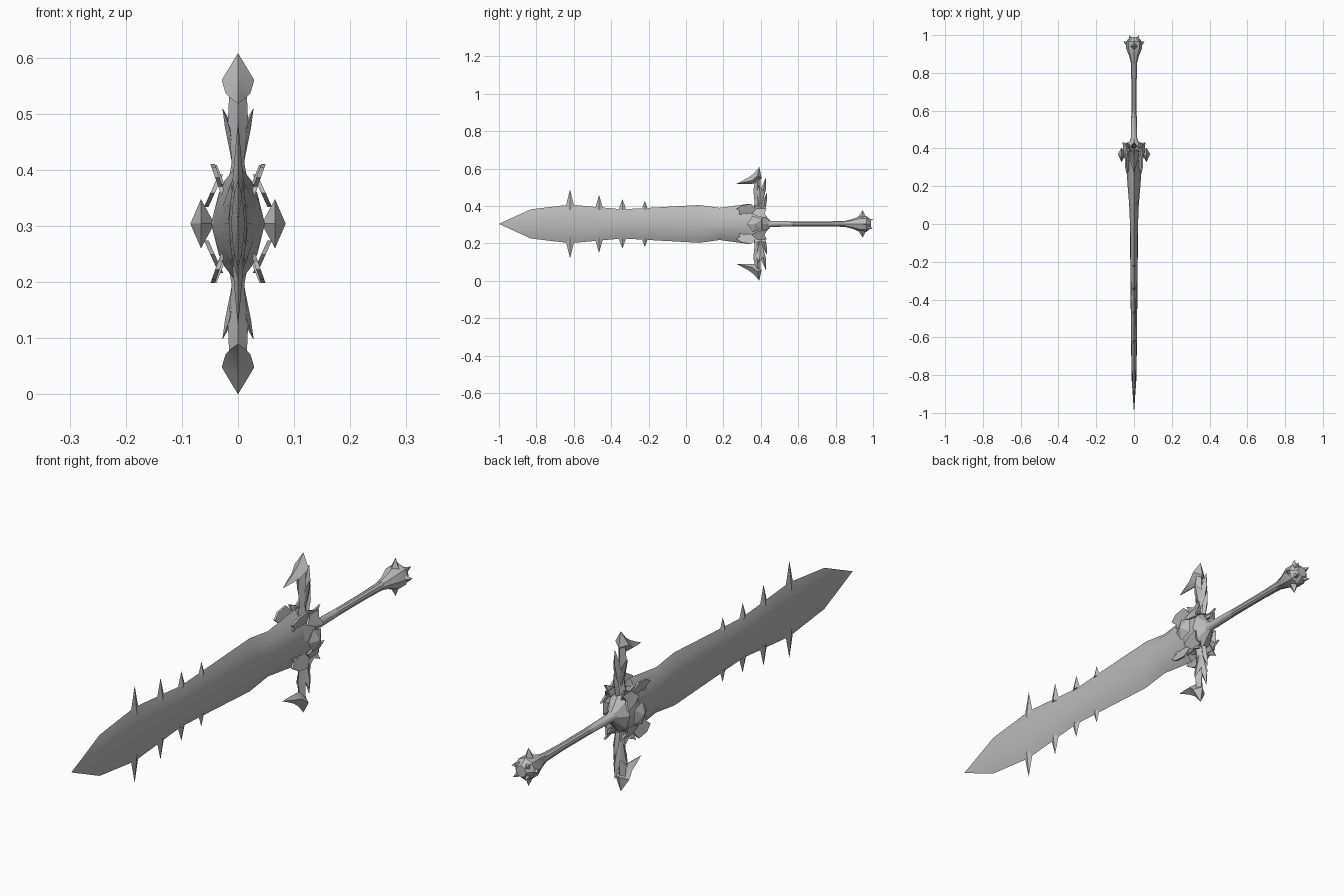
import bpy, bmesh, math
from mathutils import Vector as V

old = bpy.data.objects.get("Cube")
if old:
    bpy.data.objects.remove(old)

MID = 0.304  # height of the sword's long axis
steel = bpy.data.materials.new("grey_steel")
steel.use_nodes = True
GREY = (0.5, 0.5, 0.5, 1)
steel.diffuse_color = GREY
steel.node_tree.nodes["Principled BSDF"].inputs["Base Color"].default_value = GREY


def finish(name, bm, mirror="", angle=35):
    """Turn a bmesh into a shaded object, mirrored about the long axis."""
    bmesh.ops.remove_doubles(bm, verts=bm.verts[:], dist=0.0002)
    bmesh.ops.recalc_face_normals(bm, faces=bm.faces[:])
    mesh = bpy.data.meshes.new(name)
    bm.to_mesh(mesh)
    bm.free()
    mesh.materials.append(steel)
    ob = bpy.data.objects.new(name, mesh)
    bpy.context.collection.objects.link(ob)
    ob.location.z = MID
    bpy.ops.object.select_all(action="DESELECT")
    ob.select_set(True)
    bpy.context.view_layer.objects.active = ob
    bpy.ops.object.shade_smooth_by_angle(angle=math.radians(angle))
    if mirror:
        mod = ob.modifiers.new("mirror", "MIRROR")
        mod.use_axis = ["x" in mirror, False, "z" in mirror]
        mod.use_mirror_merge = False
    return ob


def loft(name, rings, mirror="", angle=35):
    """Skin a row of equal-sized rings; collapsed rings become points."""
    bm = bmesh.new()
    rows = [[bm.verts.new(p) for p in ring] for ring in rings]
    n = len(rows[0])
    for a, b in zip(rows, rows[1:]):
        for i in range(n):
            j = (i + 1) % n
            bm.faces.new((a[i], a[j], b[j], b[i]))
    for ring, row in ((rings[0], rows[0]), (rings[-1], rows[-1])):
        if (V(ring[0]) - V(ring[n // 2])).length > 0.001:
            bm.faces.new(row)
    return finish(name, bm, mirror, angle)


def oval(y, rx, rz, sides):
    return [(rx * math.cos(i * math.tau / sides), y, rz * math.sin(i * math.tau / sides))
            for i in range(sides)]


def diamond(c, u, v):
    c, u, v = V(c), V(u), V(v)
    return [c + u, c + v, c - u, c - v]


def spike(name, base, tip, u, v, mirror=""):
    return loft(name, [diamond(base, u, v), [V(tip)] * 4], mirror)


def leaf(name, stations, mirror):
    """Upright blade-like leaf from (x, y, z, half width, half depth)."""
    return loft(name, [diamond((x, y, z), (w, 0, 0), (0, d, 0))
                       for x, y, z, w, d in stations], mirror, 25)


# Blade: softly domed faces with bevelled edges
quarter = [(1, 0), (0.86, 0.35), (0.56, 0.7), (0, 1)]
half = quarter + [(-x, z) for x, z in quarter[-2::-1]]
section = half + [(x, -z) for x, z in half[-2:0:-1]]
blade = [(-1, 0, 0), (-0.83, 0.012, 0.078), (-0.62, 0.016, 0.103),
         (-0.34, 0.018, 0.078), (0.07, 0.023, 0.101), (0.18, 0.032, 0.086),
         (0.34, 0.044, 0.108)]
loft("blade", [[(x * t, y, z * w) for x, z in section] for y, t, w in blade])

# Spikes along both blade edges
for i, (y, w, tip) in enumerate([(-0.62, 0.027, 0.184), (-0.465, 0.023, 0.155),
                                 (-0.34, 0.021, 0.132), (-0.22, 0.018, 0.123)]):
    spike(f"edge_spike_{i + 1}", (0, y, 0.075), (0, y, tip),
          (0.01, 0, 0), (0, w, 0), "z")

# Guard hub
hub = [(0.29, 0.03, 0.06), (0.35, 0.048, 0.08), (0.405, 0.048, 0.075),
       (0.43, 0.03, 0.04), (0.45, 0.016, 0.018)]
loft("guard_hub", [oval(y, x, z, 8) for y, x, z in hub], angle=25)

# Faceted gems on both sides of the hub
bm = bmesh.new()
rim = [bm.verts.new((0.066, 0.37 - 0.043 * math.cos(i * math.tau / 5),
                     0.046 * math.sin(i * math.tau / 5))) for i in range(5)]
for x in (0.042, 0.085):
    point = bm.verts.new((x, 0.37, 0))
    for i in range(5):
        bm.faces.new((rim[i], rim[(i + 1) % 5], point))
finish("side_gem", bm, "x", 25)

# Guard arms, with side leaves and a back leaf
leaf("guard_arm", [(0, 0.385, 0.06, 0.02, 0.03), (0, 0.385, 0.11, 0.011, 0.018),
                   (0, 0.38, 0.18, 0.018, 0.02), (0, 0.385, 0.25, 0.015, 0.012)], "z")
leaf("arm_side_leaf", [(0.005, 0.395, 0.1, 0.004, 0.008),
                       (0.015, 0.395, 0.17, 0.008, 0.02),
                       (0.028, 0.39, 0.207, 0, 0)], "xz")
leaf("arm_back_leaf", [(0, 0.4, 0.11, 0.006, 0.008), (0, 0.415, 0.19, 0.014, 0.014),
                       (0, 0.427, 0.247, 0, 0)], "z")
leaf("arm_low_leaf", [(0, 0.41, 0.07, 0.01, 0.012), (0, 0.42, 0.12, 0.012, 0.012),
                      (0, 0.432, 0.165, 0, 0)], "z")

# Curled heads: outer edge, inner edge and half width along the hook
hook = [((0.392, 0.304), (0.392, 0.304), 0), ((0.36, 0.267), (0.404, 0.245), 0.029),
        ((0.335, 0.249), (0.37, 0.215), 0.022), ((0.302, 0.231), (0.318, 0.214), 0.012),
        ((0.268, 0.214), (0.268, 0.214), 0)]
rings = []
for o, i, w in hook:
    y, z = (o[0] + i[0]) / 2, (o[1] + i[1]) / 2
    rings.append([(0, *o), (w, y, z), (0, *i), (-w, y, z)])
loft("guard_head", rings, "z")


def wing(name, outline, x_of_z):
    """Thin plate whose sideways lean follows its height."""
    thick = 0.004
    loft(name, [[(x_of_z(z) + s * thick, y, z) for y, z in outline] for s in (-1, 1)],
         "xz", 25)


# Wing plates around the hub
wing("front_wing", [(0.27, 0.082), (0.3, 0.1), (0.35, 0.106), (0.375, 0.075),
                    (0.345, 0.042), (0.31, 0.06), (0.282, 0.04), (0.288, 0.066)],
     lambda z: 0.008 + 0.35 * z)
wing("back_wing", [(0.35, 0.055), (0.385, 0.088), (0.432, 0.082), (0.42, 0.06),
                   (0.432, 0.03), (0.385, 0.04)],
     lambda z: 0.07 - 0.45 * z)
wing("upper_wing", [(0.37, 0.07), (0.365, 0.105), (0.4, 0.09), (0.43, 0.103),
                    (0.42, 0.06)],
     lambda z: 0.4 * z)

# Grip and flared pommel
grip = [(0.42, 0.03), (0.455, 0.017), (0.6, 0.014), (0.75, 0.014), (0.86, 0.017)]
loft("grip", [oval(y, r, r, 10) for y, r in grip])
pommel = [(0.85, 0.016), (0.89, 0.026), (0.93, 0.042), (0.965, 0.042), (0.99, 0.022)]
loft("pommel", [oval(y, r, r, 8) for y, r in pommel])

# Pommel star points
spike("pommel_top_point", (0, 0.94, 0.025), (0, 0.945, 0.073),
      (0.022, 0, 0), (0, 0.028, 0), "z")
spike("pommel_side_point", (0.02, 0.94, 0), (0.057, 0.967, 0),
      (0, 0.028, 0), (0, 0, 0.022), "x")
spike("pommel_end_point", (0.014, 0.96, 0.015), (0.027, 1, 0.025),
      (0.014, 0, -0.014), (0.012, -0.01, 0.012), "xz")
